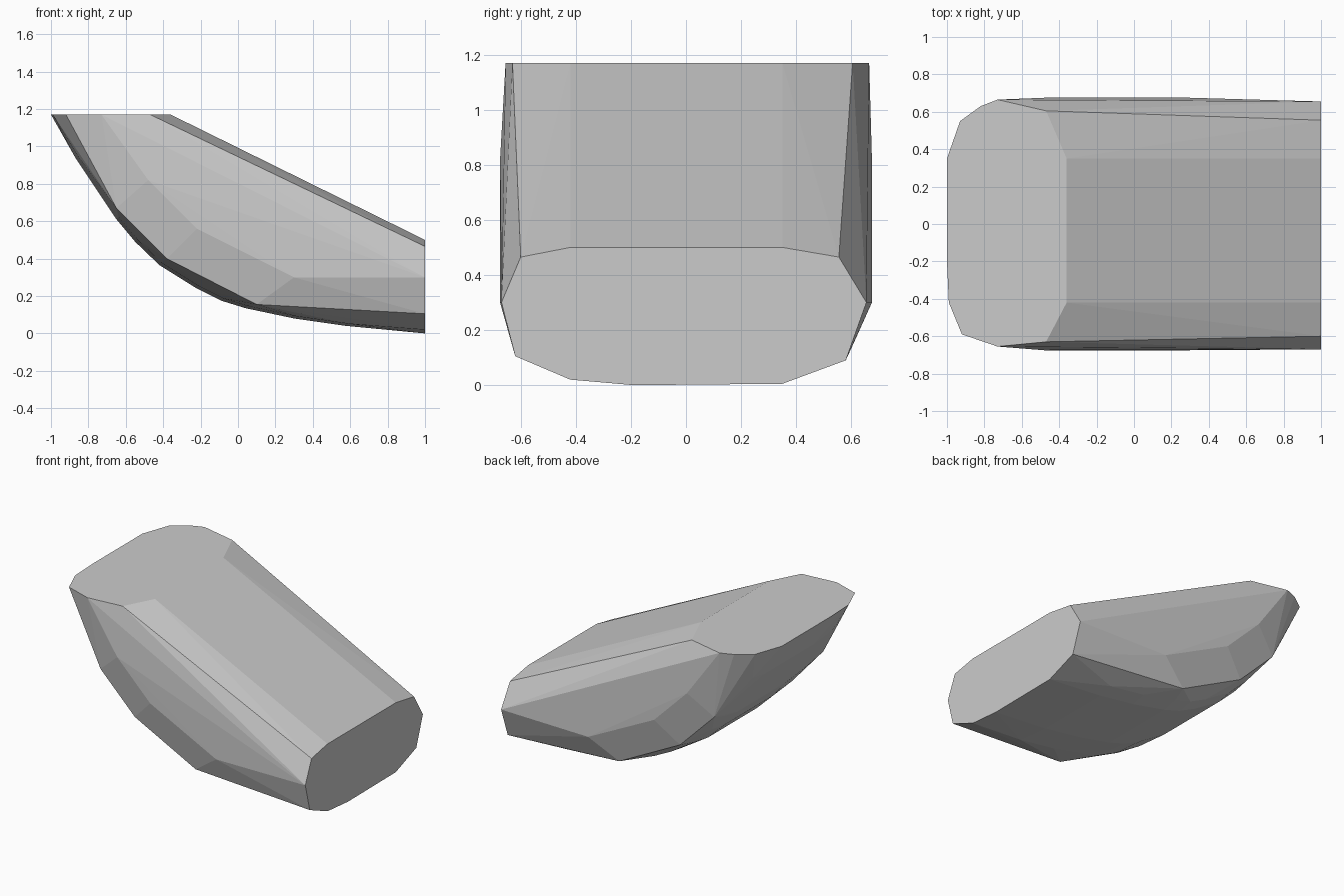
import bpy, bmesh

if "Cube" in bpy.data.objects:
    bpy.data.objects.remove(bpy.data.objects["Cube"])

# outline of the flat end at x = 1, as (y, z)
end_face = [(-.42, .5), (.35, .5), (.555, .465), (.655, .3), (.58, .09), (.35, .005),
            (-.19, .0), (-.42, .02), (-.62, .105), (-.67, .3), (-.6, .465)]
# outline of the flat top at z = 1.17, as (x, y)
top_face = [(-.36, .35), (-.36, -.42), (-.47, -.63), (-.73, -.655), (-.92, -.59),
            (-.99, -.42), (-1, -.2), (-1, .35), (-.93, .55), (-.82, .63),
            (-.73, .665), (-.47, .605)]
# bent belly and flank rails, as (x, z)
belly = [(-.87, .94), (-.65, .61), (-.55, .49), (-.42, .365), (-.22, .24),
         (-.09, .175), (.04, .135), (.3, .08), (.58, .04)]
lower_flank = [(.1, .155), (-.38, .4), (-.65, .67)]
upper_flank = [(.3, .3), (-.22, .56), (-.48, .82)]

points = [(1, y, z) for y, z in end_face] + [(x, y, 1.17) for x, y in top_face]


def add_rail(rail, ys, lift=0):
    for x, z in rail:
        for y in ys:
            points.append((x + lift, y, z + lift))


add_rail(belly, (-.2, .35))
add_rail(belly, (-.43, .47), .012)
add_rail(lower_flank, (-.62, .61))
add_rail(upper_flank, (-.675, .675))

# wrap the sections and rails in one faceted shell
bm = bmesh.new()
for p in points:
    bm.verts.new(p)
hull = bmesh.ops.convex_hull(bm, input=bm.verts)
loose = [v for v in bm.verts if not v.link_faces]
bmesh.ops.delete(bm, geom=loose, context='VERTS')
bmesh.ops.dissolve_limit(bm, angle_limit=.01, verts=bm.verts, edges=bm.edges)
bmesh.ops.recalc_face_normals(bm, faces=bm.faces)
mesh = bpy.data.meshes.new("bent_shell")
bm.to_mesh(mesh)
bm.free()
bpy.context.collection.objects.link(bpy.data.objects.new("bent_shell", mesh))
